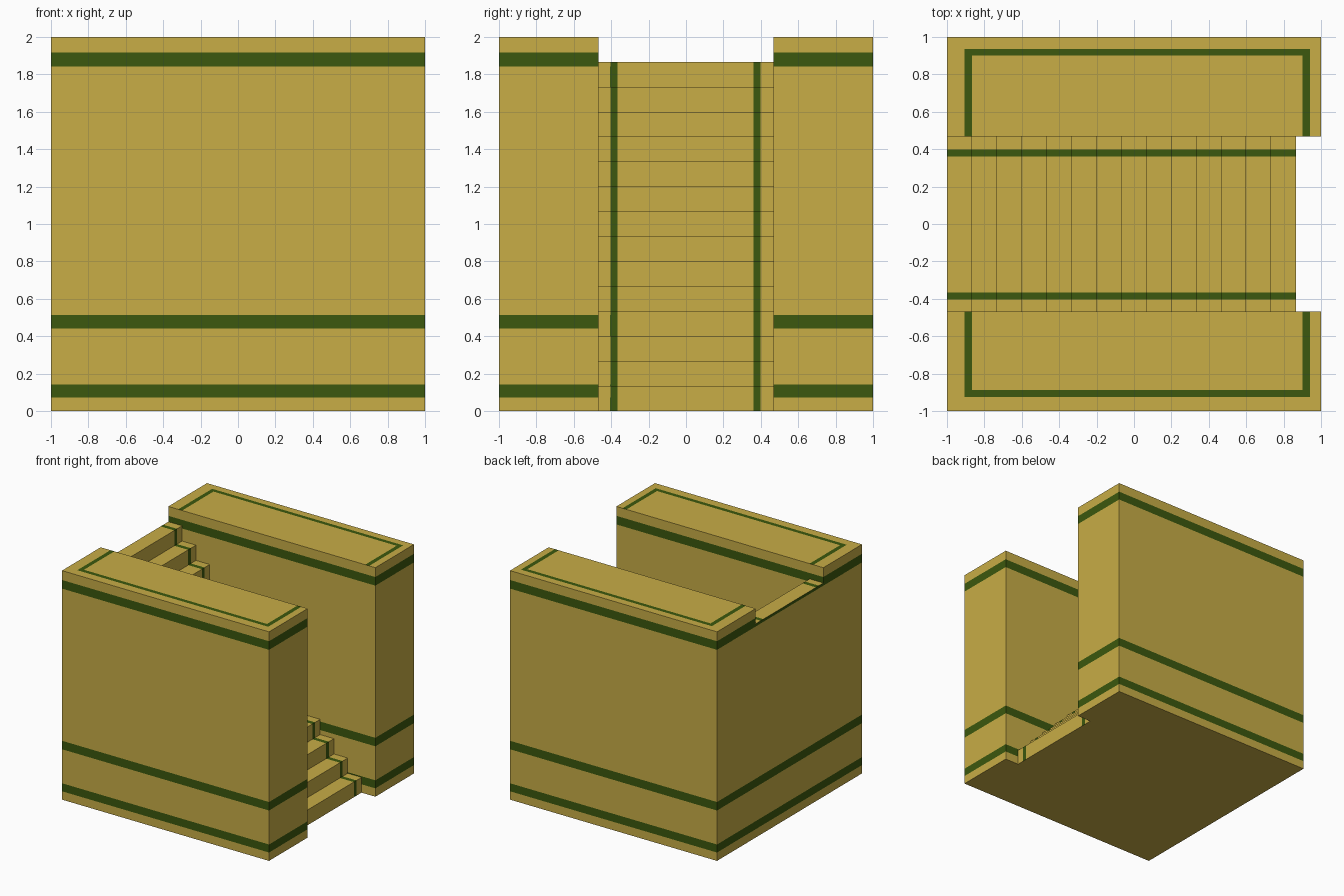
import bpy, bmesh
from mathutils import Vector

if "Cube" in bpy.data.objects:
    bpy.data.objects.remove(bpy.data.objects["Cube"])

N = 14                    # number of steps
S = 2 / 15                # rise and run of a step
HALF = 0.467              # half width of the stair
BANDS = [(0.073, 0.143), (0.44, 0.514), (1.843, 1.918)]   # stripes around the block


def material(name, rgb):
    m = bpy.data.materials.new(name)
    m.diffuse_color = (*rgb, 1)
    m.use_nodes = True
    m.node_tree.nodes["Principled BSDF"].inputs["Base Color"].default_value = m.diffuse_color
    return m


MATS = [material("sandy_gold", (0.578, 0.418, 0.061)),
        material("dark_green", (0.045, 0.098, 0.0044))]


def inside(v, spans):
    return any(a < v < b for a, b in spans)


def extrude_profile(name, pts, y0, y1, cuts, is_green):
    """Extrude an xz profile along y, slice it at the stripe edges, colour by rule."""
    bm = bmesh.new()
    face = bm.faces.new([bm.verts.new((x, y0, z)) for x, z in pts])
    ext = bmesh.ops.extrude_face_region(bm, geom=[face])
    verts = [g for g in ext["geom"] if isinstance(g, bmesh.types.BMVert)]
    bmesh.ops.translate(bm, verts=verts, vec=(0, y1 - y0, 0))
    bmesh.ops.recalc_face_normals(bm, faces=bm.faces[:])
    for axis, spans in cuts:
        for value in [v for s in spans for v in s]:
            no = Vector((0, 0, 0))
            no[axis] = 1
            bmesh.ops.bisect_plane(bm, geom=bm.verts[:] + bm.edges[:] + bm.faces[:],
                                   plane_co=no * value, plane_no=no, dist=1e-5)
    bm.normal_update()
    for f in bm.faces:
        f.material_index = int(is_green(f.calc_center_median(), f.normal))
    me = bpy.data.meshes.new(name)
    bm.to_mesh(me)
    bm.free()
    for m in MATS:
        me.materials.append(m)
    ob = bpy.data.objects.new(name, me)
    bpy.context.collection.objects.link(ob)
    return ob


# Side walls: stripes around the sides, open frame inlaid on the top
def side_wall(name, side, frame_y):
    legs = [(-0.905, -0.867), (0.902, 0.94)]
    rail = [tuple(sorted((side * frame_y[0], side * frame_y[1])))]

    def green(c, n):
        if abs(n.z) < 0.5:
            return inside(c.z, BANDS)
        if n.z < 0:
            return False
        in_rail = inside(c.y, rail) and -0.905 < c.x < 0.94
        in_leg = inside(c.x, legs) and abs(c.y) < frame_y[1]
        return in_rail or in_leg

    extrude_profile(name, [(-1, 0), (1, 0), (1, 2), (-1, 2)],
                    *sorted((side * HALF, side * 1.0)),
                    [(0, legs), (1, rail), (2, BANDS)], green)


side_wall("front_side_wall", -1, (0.888, 0.925))
side_wall("back_side_wall", 1, (0.90, 0.936))

# Stair: runner stripes on treads and risers, wall stripes on the rear face
profile = [(-1, 0)]
for i in range(1, N + 1):
    x = 1 - i * S
    profile += [(x, (i - 1) * S), (x, i * S)]
profile.append((-1, N * S))
RUNNERS = [(-0.405, -0.366), (0.36, 0.397)]


def stair_green(c, n):
    if n.x < -0.5:
        return inside(c.z, BANDS)
    return (n.x > 0.5 or n.z > 0.5) and inside(c.y, RUNNERS)


extrude_profile("stair", profile, -HALF, HALF,
                [(1, RUNNERS), (2, BANDS)], stair_green)
